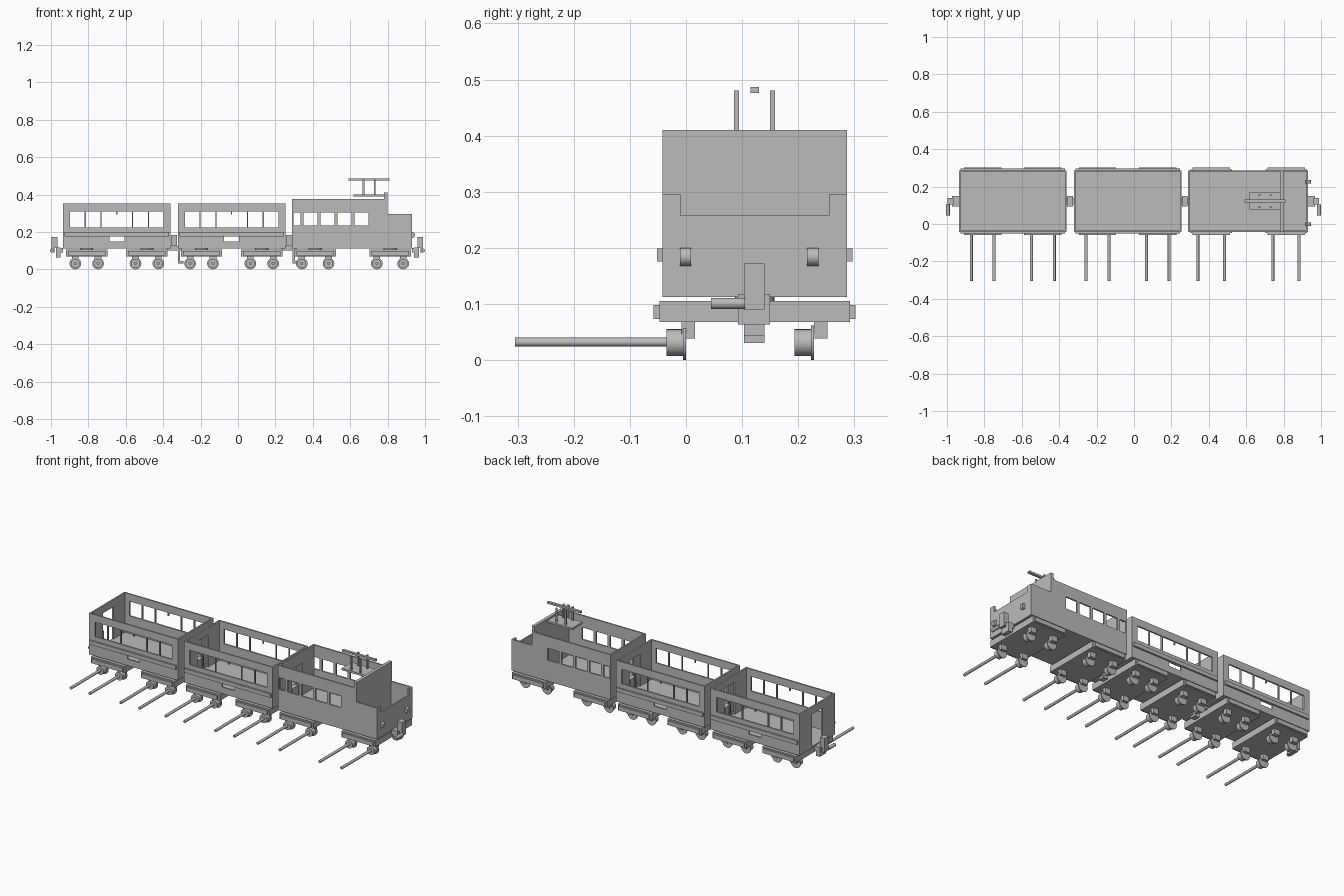
import bpy, bmesh
from mathutils import Matrix, Vector

cube = bpy.data.objects.get("Cube")
if cube:
    bpy.data.objects.remove(cube, do_unlink=True)

grey = bpy.data.materials.new("plain grey")
grey.use_nodes = True
grey.diffuse_color = (0.5, 0.5, 0.5, 1)
grey.node_tree.nodes["Principled BSDF"].inputs["Base Color"].default_value = (0.5, 0.5, 0.5, 1)

MID = 0.1225           # centre line of the train
HALF = 0.164           # half body width
WALL = 0.009
FLOOR = 0.112


def finish(name, bm, smooth=False):
    bmesh.ops.recalc_face_normals(bm, faces=bm.faces)
    mesh = bpy.data.meshes.new(name)
    bm.to_mesh(mesh)
    bm.free()
    mesh.materials.append(grey)
    ob = bpy.data.objects.new(name, mesh)
    bpy.context.collection.objects.link(ob)
    if smooth:
        bpy.ops.object.select_all(action='DESELECT')
        ob.select_set(True)
        bpy.context.view_layer.objects.active = ob
        bpy.ops.object.shade_smooth_by_angle()
    return ob


def box(name, x, y, z):
    bm = bmesh.new()
    centre = [sum(r) / 2 for r in (x, y, z)]
    size = [r[1] - r[0] for r in (x, y, z)]
    bmesh.ops.create_cube(bm, size=1, matrix=Matrix.Translation(centre) @ Matrix.Diagonal((*size, 1)))
    return finish(name, bm)


def rod(name, start, end, radius, sides=24):
    a, b = Vector(start), Vector(end)
    turn = (b - a).to_track_quat('Z', 'Y').to_matrix().to_4x4()
    bm = bmesh.new()
    bmesh.ops.create_cone(bm, cap_ends=True, segments=sides, radius1=radius, radius2=radius,
                          depth=(b - a).length, matrix=Matrix.Translation((a + b) / 2) @ turn)
    return finish(name, bm, True)


def panel(name, u, v, holes, place, depth):
    """Flat sheet with rectangular holes, thickened along depth."""
    us = sorted({*u, *(e for h in holes for e in h[:2])})
    vs = sorted({*v, *(e for h in holes for e in h[2:])})
    bm = bmesh.new()
    for a, b in zip(us, us[1:]):
        for c, d in zip(vs, vs[1:]):
            m, n = (a + b) / 2, (c + d) / 2
            if not any(h[0] < m < h[1] and h[2] < n < h[3] for h in holes):
                bm.faces.new([bm.verts.new(place(*p)) for p in ((a, c), (b, c), (b, d), (a, d))])
    bmesh.ops.remove_doubles(bm, verts=bm.verts, dist=0.00001)
    new = bmesh.ops.extrude_face_region(bm, geom=bm.faces[:])["geom"]
    bmesh.ops.translate(bm, vec=depth, verts=[g for g in new if isinstance(g, bmesh.types.BMVert)])
    return finish(name, bm)


def side_walls(name, x, top, holes):
    for side, s in (("right", -1), ("left", 1)):
        panel(f"{name}_{side}_wall", x, (FLOOR, top), holes,
              lambda a, b: (a, MID + s * HALF, b), (0, -s * WALL, 0))


def end_wall(name, x, top, holes, inward):
    inner = HALF - WALL
    panel(name, (MID - inner, MID + inner), (FLOOR, top), holes,
          lambda a, b: (x, a, b), (inward * WALL, 0, 0))


def bogie(name, x, axle_xs):
    box(f"{name}_frame", (x - 0.11, x + 0.11), (MID - 0.17, MID + 0.17), (0.068, 0.105))
    rod(f"{name}_pivot", (x, MID, 0.1), (x, MID, 0.125), 0.035, 32)
    for s in (-1, 1):
        y = sorted((MID + s * 0.17, MID + s * 0.18))
        box(f"{name}_step", (x - 0.1, x + 0.1), y, (0.073, 0.098))
    for ax in axle_xs:
        rod(f"{name}_axle", (ax, -0.305, 0.032), (ax, -0.03, 0.032), 0.008, 16)
        for y in (-0.035, 0.193):
            rod(f"{name}_wheel", (ax, y, 0.031), (ax, y + 0.032, 0.031), 0.024)
            rod(f"{name}_flange", (ax, y + 0.03, 0.031), (ax, y + 0.035, 0.031), 0.031)
        for y in (-0.008, 0.228):
            box(f"{name}_bracket", (ax - 0.018, ax + 0.018), (y, y + 0.024), (0.038, 0.069))


def end_coupler(name, x, s):
    """Coupler with a side pipe on an outer end of the train."""
    def span(a, b):
        return sorted((x + s * a, x + s * b))
    box(f"{name}_shank", span(0, 0.035), (0.093, 0.15), (0.09, 0.115))
    box(f"{name}_lower_block", span(0.012, 0.037), (0.093, 0.15), (0.063, 0.118))
    box(f"{name}_head", span(0.03, 0.06), (0.103, 0.14), (0.115, 0.172))
    box(f"{name}_tongue", span(0.045, 0.06), (0.103, 0.14), (0.09, 0.118))
    rod(f"{name}_pipe", (x + s * 0.059, 0.045, 0.101), (x + s * 0.059, 0.105, 0.101), 0.01, 16)


def link(x):
    """Coupler joining two vehicles."""
    box("link_shank", (x - 0.04, x + 0.04), (0.103, 0.14), (0.1, 0.125))
    box("link_block", (x - 0.015, x + 0.015), (0.093, 0.15), (0.125, 0.185))
    box("link_hook", (x + 0.02, x + 0.032), (0.103, 0.14), (0.03, 0.115))
    box("link_hook_tip", (x + 0.02, x + 0.05), (0.103, 0.14), (0.03, 0.045))


# Open-topped carriages
DOOR = (MID - 0.05, MID + 0.05, 0.122, 0.31)
for name, cx in (("rear_carriage", -0.648), ("middle_carriage", -0.034)):
    x = (cx - 0.288, cx + 0.288)
    pane, post = 0.0845, 0.003
    holes = [(cx - 0.04, cx + 0.04, 0.15, 0.176)]
    for i, j in ((-3, -2), (-2, -1), (-1, 1), (1, 2), (2, 3)):
        holes.append((cx + i * pane + post, cx + j * pane - post, 0.225, 0.31))
    side_walls(name, x, 0.353, holes)
    end_wall(f"{name}_back_end", x[0], 0.353, [DOOR], 1)
    end_wall(f"{name}_front_end", x[1], 0.353, [DOOR], -1)
    box(f"{name}_floor", x, (MID - HALF + WALL, MID + HALF - WALL), (FLOOR, 0.122))
    for s in (-1, 1):
        y = sorted((MID + s * HALF, MID + s * (HALF + 0.01)))
        box(f"{name}_side_rail", (cx - 0.28, cx + 0.28), y, (0.176, 0.199))
        y = sorted((MID + s * HALF, MID + s * (HALF - WALL)))
        box(f"{name}_window_nub", (cx - 0.003, cx + 0.003), y, (0.292, 0.311))
    for k, off in (("back", -0.161), ("front", 0.161)):
        bx = cx + off
        bogie(f"{name}_{k}_bogie", bx, (bx - 0.061, bx + 0.061))

# Locomotive body with a lower open nose
x0, x1, cab = 0.289, 0.93, 0.785
holes = [(cab, x1, 0.295, 0.375), (0.296, 0.334, 0.235, 0.305)]
for i in range(4):
    left = 0.35 + i * 0.091
    holes.append((left, left + 0.075, 0.235, 0.305))
side_walls("locomotive", (x0, x1), 0.375, holes)
end_wall("locomotive_back_end", x0, 0.375, [DOOR], 1)
end_wall("locomotive_nose", x1, 0.295, [(-0.01, 0.255, 0.258, 0.295)], -1)
box("locomotive_floor", (x0, x1), (MID - HALF + WALL, MID + HALF - WALL), (FLOOR, 0.122))
box("cab_wall", (0.78, 0.798), (MID - HALF + WALL, MID + HALF - WALL), (0.122, 0.41))
for s in (-1, 1):
    y = sorted((MID + s * HALF, MID + s * (HALF - WALL)))
    box("cab_wall_edge", (0.78, 0.798), y, (0.29, 0.41))
for y in (-0.011, 0.216):
    rod("headlamp", (0.931, y, 0.184), (0.931, y + 0.02, 0.184), 0.016)
bogie("locomotive_back_bogie", 0.413, (0.341, 0.484))
bogie("locomotive_front_bogie", 0.814, (0.742, 0.883))

# Current collector on its plate
box("collector_plate", (0.617, 0.785), (0.077, 0.172), (0.389, 0.4))
for x in (0.671, 0.731):
    for y in (0.09, 0.154):
        box("collector_post", (x - 0.0045, x + 0.0045), (y - 0.0045, y + 0.0045), (0.395, 0.48))
box("collector_bar", (0.592, 0.81), (0.115, 0.13), (0.476, 0.487))

# Couplers
end_coupler("back_coupler", -0.936, -1)
end_coupler("front_coupler", 0.93, 1)
link(-0.342)
link(0.272)
